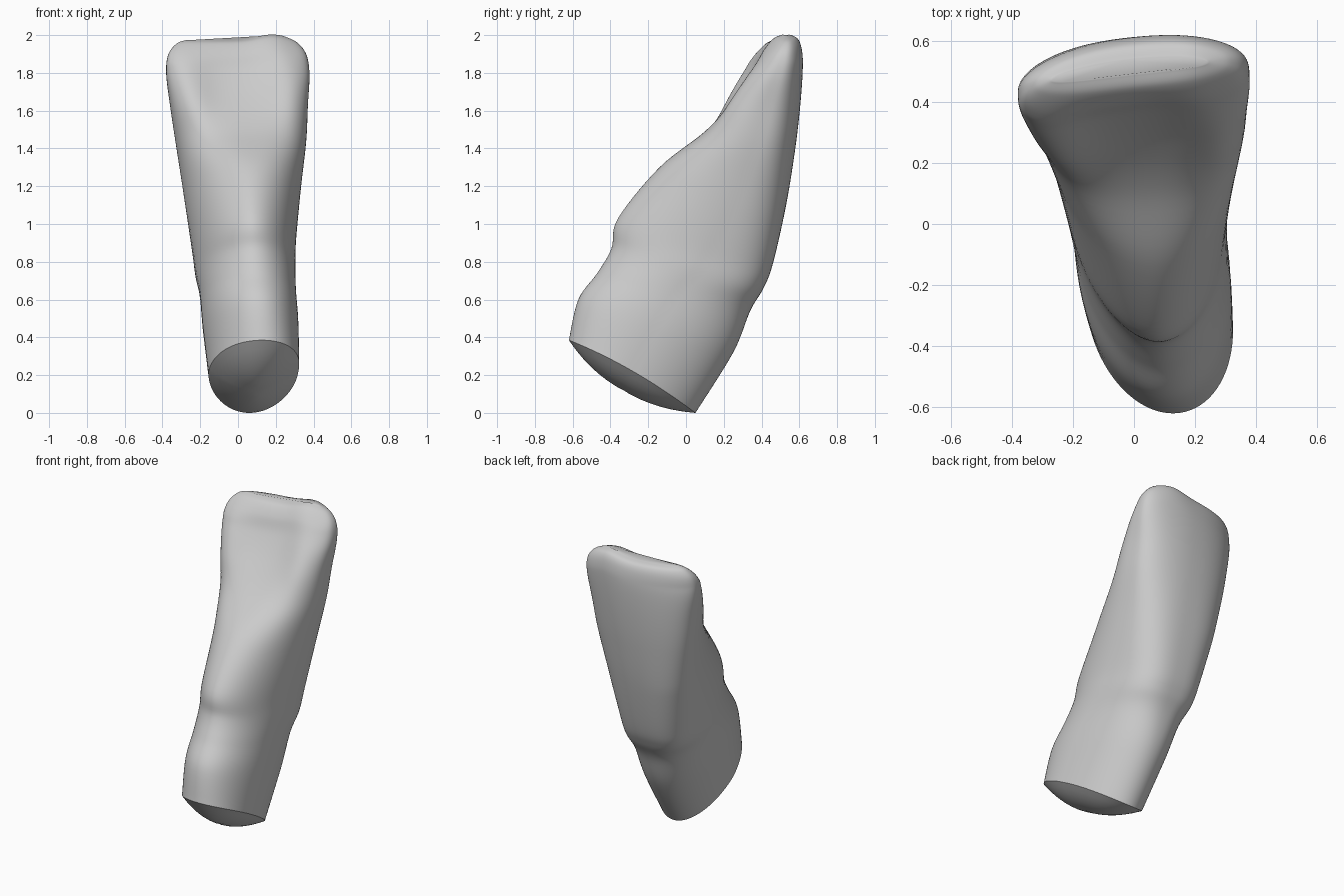
import bpy, bmesh, math
from mathutils import Vector

cube = bpy.data.objects.get("Cube")
if cube:
    bpy.data.objects.remove(cube, do_unlink=True)

SIDES = 96
STEPS = 7

# Slanted sections from root to biting edge:
# front y, front z, back y, back z, left x, right x,
# widest position, front squareness, back squareness
KEYS = [
    (-.62, .385, .05, 0, -.155, .32, .5, 2, 2),
    (-.57, .60, .25, .32, -.185, .315, .5, 2, 2.1),
    (-.47, .74, .34, .54, -.2, .303, .52, 1.95, 2.4),
    (-.395, .87, .41, .66, -.222, .302, .56, 1.9, 2.8),
    (-.36, 1.03, .46, .79, -.24, .304, .6, 1.85, 2.8),
    (-.14, 1.30, .53, 1.1, -.285, .33, .63, 2, 2.7),
    (.10, 1.49, .575, 1.38, -.327, .357, .6, 2.5, 2.5),
    (.25, 1.65, .6, 1.6, -.358, .367, .53, 3, 2.5),
    (.355, 1.8, .612, 1.79, -.38, .378, .5, 3, 2.4),
    (.4, 1.9, .607, 1.9, -.37, .362, .5, 2.7, 2.4),
    (.445, 1.96, .585, 1.96, -.325, .312, .5, 2.4, 2.3),
    (.49, 1.98, .54, 1.98, -.27, .24, .5, 2.2, 2.2),
]


def blend(a, b, c, d, t):
    """Smooth spline value between b and c."""
    return b + .5 * t * (c - a + t * (2*a - 5*b + 4*c - d + t * (3*(b - c) + d - a)))


def power(value, n):
    return math.copysign(abs(value) ** (2 / n), value)


def section(key, stage):
    """One closed ring across the tooth."""
    yf, zf, yb, zb, xl, xr, wide, nf, nb = key
    crown = min(1, max(0, (stage - 5) / 3.5))
    root = max(0, 1 - stage)
    # Marginal ridges swell on the hollow inner face and fade at the edge
    ridge = .055 * math.exp(-((stage - 7.4) / 1.4) ** 2)
    ring = []
    for i in range(SIDES):
        a = math.tau * i / SIDES
        c, s = math.cos(a), math.sin(a)
        n = nf if c > 0 else nb
        u, v = power(s, n), power(c, n)
        depth = wide - v * (wide if c > 0 else 1 - wide)
        skew = (.045 if c > 0 else .022) * (1 - crown) * v
        x = (xl + xr) / 2 + u * (xr - xl) / 2 + skew
        y = yf + (yb - yf) * depth
        z = zf + (zb - zf) * depth + .03 * root * u * u
        # Twist and bow of the edge, and the higher right corner
        y += crown * (.11 * x - .19 * x * x)
        if c > 0:
            y -= ridge * v * math.exp(-((abs(u) - .78) / .32) ** 2)
        z += crown * (.028 * math.exp(-((x - .18) / .11) ** 2) - .005)
        ring.append(Vector((x, y, z)))
    return ring


def bridge(bm, lower, upper):
    for i in range(SIDES):
        j = (i + 1) % SIDES
        bm.faces.new((lower[i], lower[j], upper[j], upper[i]))


bm = bmesh.new()

# Root and crown
rings = []
last = len(KEYS) - 1
for k in range(last):
    four = [KEYS[min(last, max(0, k + o))] for o in (-1, 0, 1, 2)]
    for step in range(STEPS):
        t = step / STEPS
        rings.append(section([blend(*vals, t) for vals in zip(*four)], k + t))
rings.append(section(KEYS[last], last))
loops = [[bm.verts.new(p) for p in ring] for ring in rings]
for lower, upper in zip(loops, loops[1:]):
    bridge(bm, lower, upper)
bm.faces.new(loops[-1])

# Shallow dome under the cut root
centre = sum(rings[0], Vector()) / SIDES
down = Vector((0, -.5, -.87))
outer = loops[0]
for r in (.85, .7, .55, .4, .25, .1):
    inner = [bm.verts.new(centre + (p - centre) * r + down * .1 * (1 - r * r))
             for p in rings[0]]
    bridge(bm, inner, outer)
    outer = inner
bm.faces.new(outer)
bmesh.ops.recalc_face_normals(bm, faces=bm.faces)

mesh = bpy.data.meshes.new("tooth")
bm.to_mesh(mesh)
bm.free()
tooth = bpy.data.objects.new("tooth", mesh)
bpy.context.collection.objects.link(tooth)

# Plain grey enamel
grey = bpy.data.materials.new("light grey")
grey.use_nodes = True
colour = (.6, .6, .6, 1)
grey.diffuse_color = colour
grey.node_tree.nodes["Principled BSDF"].inputs["Base Color"].default_value = colour
mesh.materials.append(grey)

bpy.ops.object.select_all(action="DESELECT")
tooth.select_set(True)
bpy.context.view_layer.objects.active = tooth
bpy.ops.object.shade_smooth_by_angle(angle=math.radians(40))
